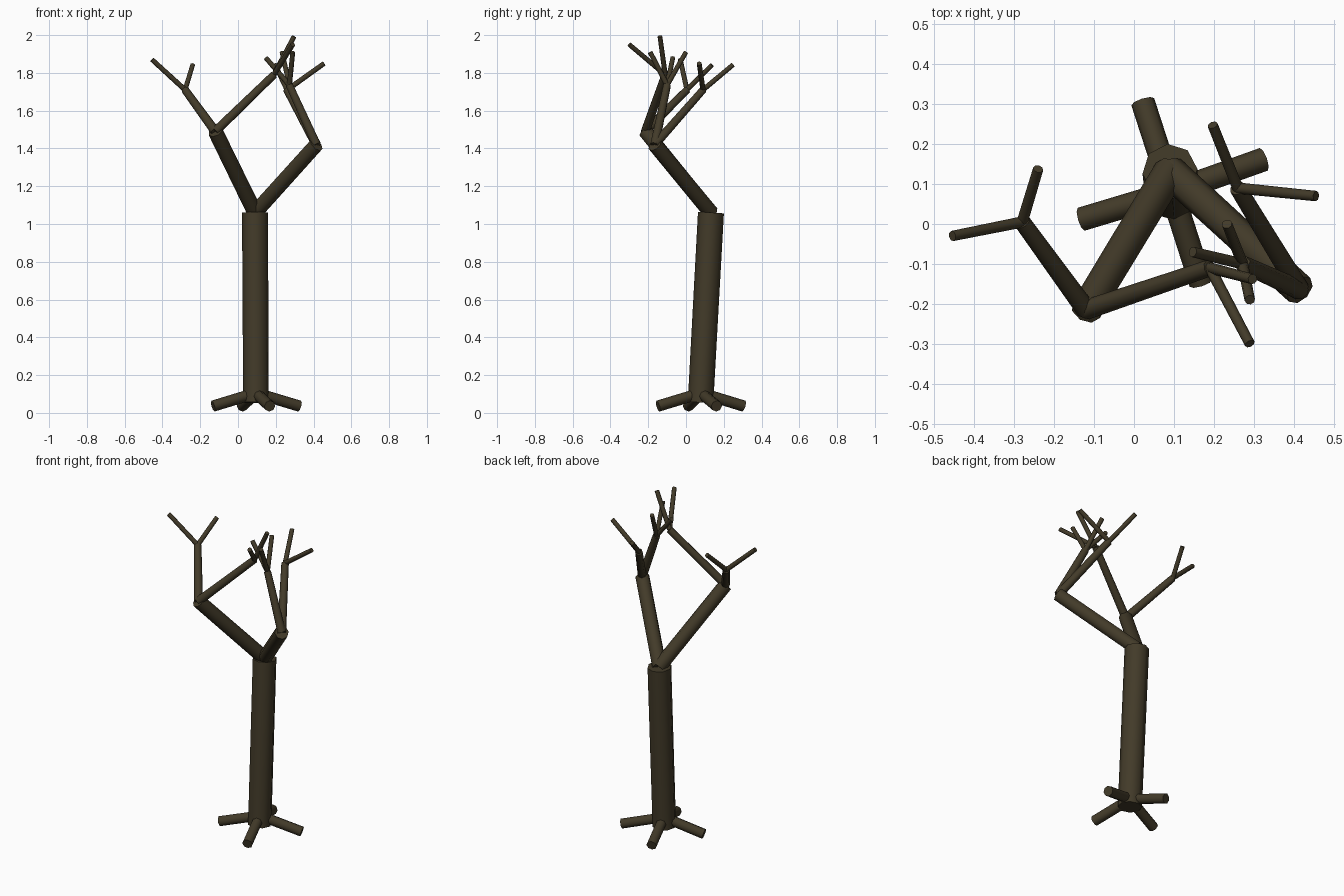
import bpy
from mathutils import Vector

cube = bpy.data.objects.get("Cube")
if cube:
    bpy.data.objects.remove(cube, do_unlink=True)

# Bark colour
COLOUR = (0.055, 0.043, 0.022, 1)
bark = bpy.data.materials.new("dark_bark")
bark.use_nodes = True
bark.diffuse_color = COLOUR
shader = bark.node_tree.nodes["Principled BSDF"]
shader.inputs["Base Color"].default_value = COLOUR
shader.inputs["Roughness"].default_value = 0.9


def limb(name, start, end, r_start, r_end):
    """Eight-sided rod between two points, capped square to its axis."""
    start, end = Vector(start), Vector(end)
    axis = end - start
    bpy.ops.mesh.primitive_cone_add(vertices=8, radius1=r_start, radius2=r_end,
                                    depth=axis.length, location=(start + end) / 2)
    obj = bpy.context.object
    obj.rotation_euler = axis.to_track_quat('Z', 'Y').to_euler()
    obj.name = name
    obj.data.materials.append(bark)
    bpy.ops.object.shade_smooth_by_angle(angle=1.0)


# Trunk
crown = (0.09, 0.132, 1.06)
limb("trunk", (0.095, 0.077, 0.055), crown, 0.068, 0.069)

# Roots
root_tips = [(-0.132, 0.012, 0.036), (0.325, 0.162, 0.036),
             (0.022, 0.306, 0.036), (0.168, -0.148, 0.036)]
for i, tip in enumerate(root_tips):
    limb(f"root_{i + 1}", (0.095, 0.08, 0.105), tip, 0.03, 0.03)

# Each bough carries branches, and each branch carries twigs
boughs = {
    "right": ((-0.12, -0.215, 1.49), [
        ((-0.28, 0.005, 1.71), [(-0.455, -0.03, 1.87), (-0.24, 0.138, 1.842)]),
        ((0.19, -0.11, 1.79), [(0.29, -0.3, 1.95), (0.297, -0.138, 1.993)]),
    ]),
    "left": ((0.415, -0.165, 1.42), [
        ((0.26, 0.09, 1.71), [(0.456, 0.07, 1.85), (0.197, 0.248, 1.842)]),
        ((0.272, -0.1, 1.735), [(0.29, -0.19, 1.91), (0.147, -0.07, 1.88),
                                (0.233, 0.0, 1.91)]),
    ]),
}
for side, (fork, branches) in boughs.items():
    limb(f"{side}_bough", crown, fork, 0.041, 0.04)
    for b, (tip, twigs) in enumerate(branches):
        limb(f"{side}_branch_{b + 1}", fork, tip, 0.025, 0.021)
        for t, end in enumerate(twigs):
            limb(f"{side}_twig_{b + 1}_{t + 1}", tip, end, 0.014, 0.013)
